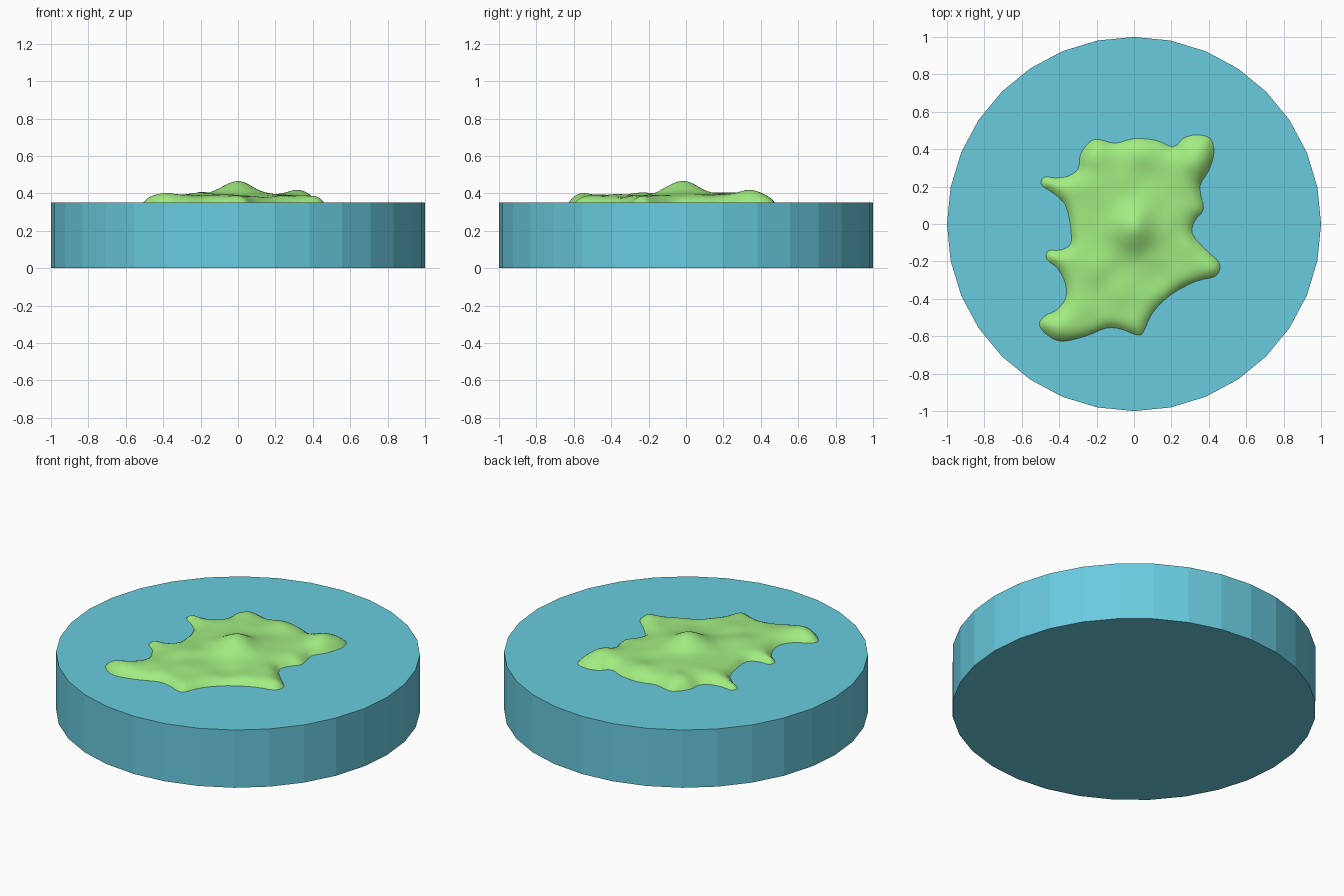
import bpy, math
from mathutils import Vector, noise
from mathutils.geometry import delaunay_2d_cdt, intersect_point_line

if "Cube" in bpy.data.objects:
    bpy.data.objects.remove(bpy.data.objects["Cube"])

TOP = 0.35


def material(name, rgb):
    m = bpy.data.materials.new(name)
    m.diffuse_color = (*rgb, 1)
    m.use_nodes = True
    m.node_tree.nodes["Principled BSDF"].inputs["Base Color"].default_value = m.diffuse_color
    return m


# Water disc: flat-sided 32-gon
bpy.ops.mesh.primitive_cylinder_add(vertices=32, radius=1, depth=TOP, location=(0, 0, TOP / 2))
disc = bpy.context.object
disc.name = "water_disc"
disc.data.materials.append(material("water_blue", (0.14, 0.60, 0.74)))

# Island shoreline, smoothed as a closed spline
SHORE = [(-.29, .37), (-.24, .44), (-.19, .455), (-.1, .435), (0, .46), (.12, .45), (.21, .415),
         (.26, .46), (.33, .48), (.41, .46), (.43, .38), (.40, .28), (.355, .20), (.375, .08),
         (.33, .02), (.315, -.05), (.38, -.13), (.46, -.21), (.44, -.28), (.33, -.31), (.2, -.38),
         (.1, -.48), (.05, -.585), (.01, -.595), (-.07, -.565), (-.15, -.56), (-.25, -.60),
         (-.38, -.63), (-.46, -.6), (-.51, -.54), (-.48, -.49), (-.42, -.46), (-.37, -.40),
         (-.37, -.32), (-.41, -.24), (-.47, -.19), (-.46, -.14), (-.39, -.135), (-.34, -.10),
         (-.345, 0), (-.37, .1), (-.43, .16), (-.5, .21), (-.48, .255), (-.42, .25),
         (-.35, .26), (-.30, .30)]


def spline(points, steps):
    p = [Vector(q) for q in points]
    out = []
    for i in range(len(p)):
        a, b, c, d = (p[(i + k) % len(p)] for k in (-1, 0, 1, 2))
        for s in range(steps):
            t = s / steps
            out.append(0.5 * (2 * b + (c - a) * t + (2 * a - 5 * b + 4 * c - d) * t * t
                              + (3 * b - a - 3 * c + d) * t ** 3))
    return out


shore = spline(SHORE, 3)


def shore_distance(p):
    best = 9
    for a, b in zip(shore, shore[1:] + shore[:1]):
        q, t = intersect_point_line(p, a, b)
        q = a.lerp(b, min(max(t, 0), 1))
        best = min(best, (p - q.to_2d()).length)
    return best


# Hills: x, y, height, radius
HILLS = [(0, -.02, .075, .11), (.32, .33, .028, .09), (-.2, .36, .016, .08), (.03, .37, .016, .07),
         (-.22, -.22, .012, .08), (-.4, -.56, .012, .08), (-.13, .18, .014, .12), (.12, -.26, -.014, .09)]


def height(p, d):
    h = 0.042 + sum(k * math.exp(-((p.x - x) ** 2 + (p.y - y) ** 2) / (r * r)) for x, y, k, r in HILLS)
    h += 0.007 * noise.noise(Vector((p.x * 8, p.y * 8, 3.7)))
    return TOP - 0.004 + (h + 0.004) * (1 - math.exp(-d / 0.03))


# Island terrain: triangulated inside the shoreline and raised
STEP = 0.022
n = len(shore)
grid = [Vector((i * STEP, j * STEP * 0.9)) + Vector(((j % 2) * STEP / 2, 0))
        for i in range(-26, 26) for j in range(-34, 27)]
grid = [p for p in grid if shore_distance(p) > 0.008]
coords, _, faces, *_ = delaunay_2d_cdt(shore + grid, [(i, (i + 1) % n) for i in range(n)], [], 1, 1e-5)
used = {v: k for k, v in enumerate(sorted({v for f in faces for v in f}))}
verts = []
for v in used:
    p = coords[v]
    verts.append((p.x, p.y, height(p, shore_distance(p))))
mesh = bpy.data.meshes.new("island")
mesh.from_pydata(verts, [], [[used[v] for v in f] for f in faces])
mesh.shade_smooth()
island = bpy.data.objects.new("island", mesh)
bpy.context.collection.objects.link(island)
mesh.materials.append(material("grass_green", (0.36, 0.84, 0.22)))
